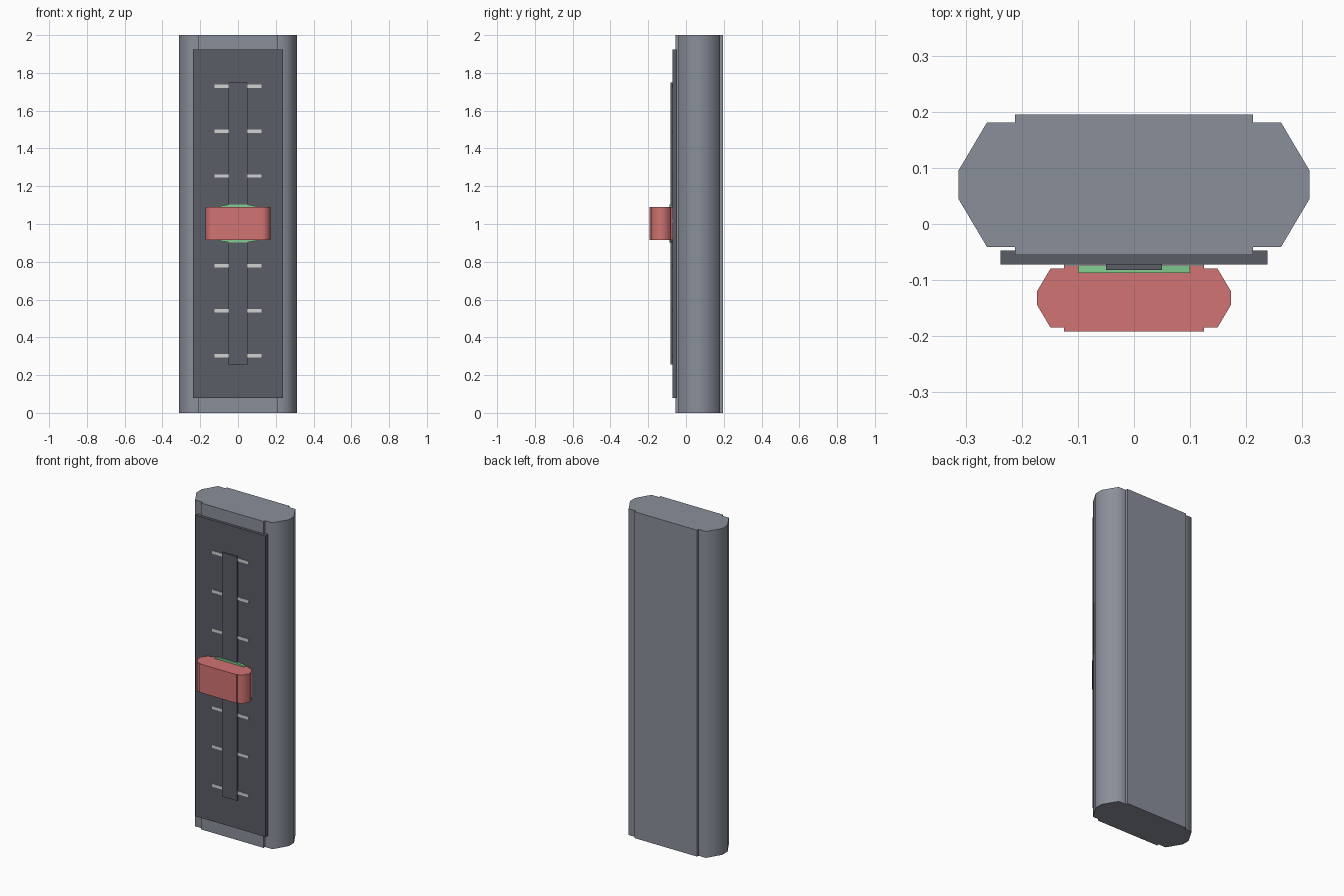
import bpy, bmesh, math

cube = bpy.data.objects.get("Cube")
if cube:
    bpy.data.objects.remove(cube, do_unlink=True)


def material(name, hex_code):
    # sRGB hex to linear
    rgb = [int(hex_code[i:i + 2], 16) / 255 for i in (0, 2, 4)]
    col = [c / 12.92 if c < 0.04 else ((c + 0.055) / 1.055) ** 2.4 for c in rgb] + [1]
    m = bpy.data.materials.new(name)
    m.use_nodes = True
    m.diffuse_color = col
    m.node_tree.nodes["Principled BSDF"].inputs["Base Color"].default_value = col
    return m


GREY = material("body grey", "8a8f9a")
DARK = material("panel dark grey", "5a5d66")
RED = material("slider red", "d27373")
GREEN = material("glow green", "84cc90")
WHITE = material("mark white", "d2d2d2")


def finish(name, bm, mat, smooth=False):
    bmesh.ops.recalc_face_normals(bm, faces=bm.faces)
    mesh = bpy.data.meshes.new(name)
    bm.to_mesh(mesh)
    bm.free()
    mesh.materials.append(mat)
    ob = bpy.data.objects.new(name, mesh)
    bpy.context.collection.objects.link(ob)
    if smooth:
        bpy.ops.object.select_all(action='DESELECT')
        ob.select_set(True)
        bpy.context.view_layer.objects.active = ob
        bpy.ops.object.shade_smooth_by_angle(angle=math.radians(65))
    return ob


def prism(name, points, depth, mat, smooth=False):
    # points form a planar outline, pushed along the depth vector
    bm = bmesh.new()
    face = bm.faces.new([bm.verts.new(p) for p in points])
    ext = bmesh.ops.extrude_face_region(bm, geom=[face])
    verts = [g for g in ext["geom"] if isinstance(g, bmesh.types.BMVert)]
    bmesh.ops.translate(bm, verts=verts, vec=depth)
    return finish(name, bm, mat, smooth)


def box(name, half_x, y0, y1, z0, z1, mat):
    pts = [(-half_x, y0, z0), (half_x, y0, z0), (half_x, y0, z1), (-half_x, y0, z1)]
    return prism(name, pts, (0, y1 - y0, 0), mat)


def rounded_bar(name, core, mid_y, half_y, s, z0, z1, mat):
    # a core block with a slightly thinner faceted rounding on each side
    box(name + "_core", core, mid_y - half_y, mid_y + half_y, z0, z1, mat)
    outline = [(0, 0.111), (0.05, 0.111), (0.101, 0.025)]
    outline += [(x, -y) for x, y in reversed(outline)]
    for side, label in ((1, "left"), (-1, "right")):
        pts = [(side * (core + x * s), mid_y + y * s, z0) for x, y in outline]
        prism(f"{name}_{label}_rounding", pts, (0, 0, z1 - z0), mat, True)


# Housing and face plate
rounded_bar("housing", 0.212, 0.07, 0.125, 1, 0, 2, GREY)
box("face_plate", 0.238, -0.072, -0.047, 0.08, 1.925, DARK)

# Slide track and scale marks
box("slide_track", 0.05, -0.082, -0.07, 0.255, 1.75, DARK)
for i in range(7):
    z = 0.302 + i * 0.238
    box(f"scale_mark_{i + 1}", 0.125, -0.075, -0.07, z - 0.009, z + 0.009, WHITE)

# Slider knob with a lit plate behind it
rounded_bar("slider_knob", 0.125, -0.132, 0.06, 0.475, 0.915, 1.09, RED)
glow = [(0.1, -0.091), (0.1, 0.091), (0.05, 0.1), (-0.05, 0.1),
        (-0.1, 0.091), (-0.1, -0.091), (-0.05, -0.1), (0.05, -0.1)]
prism("glow_plate", [(x, -0.087, 1.003 + z) for x, z in glow], (0, 0.015, 0), GREEN)
